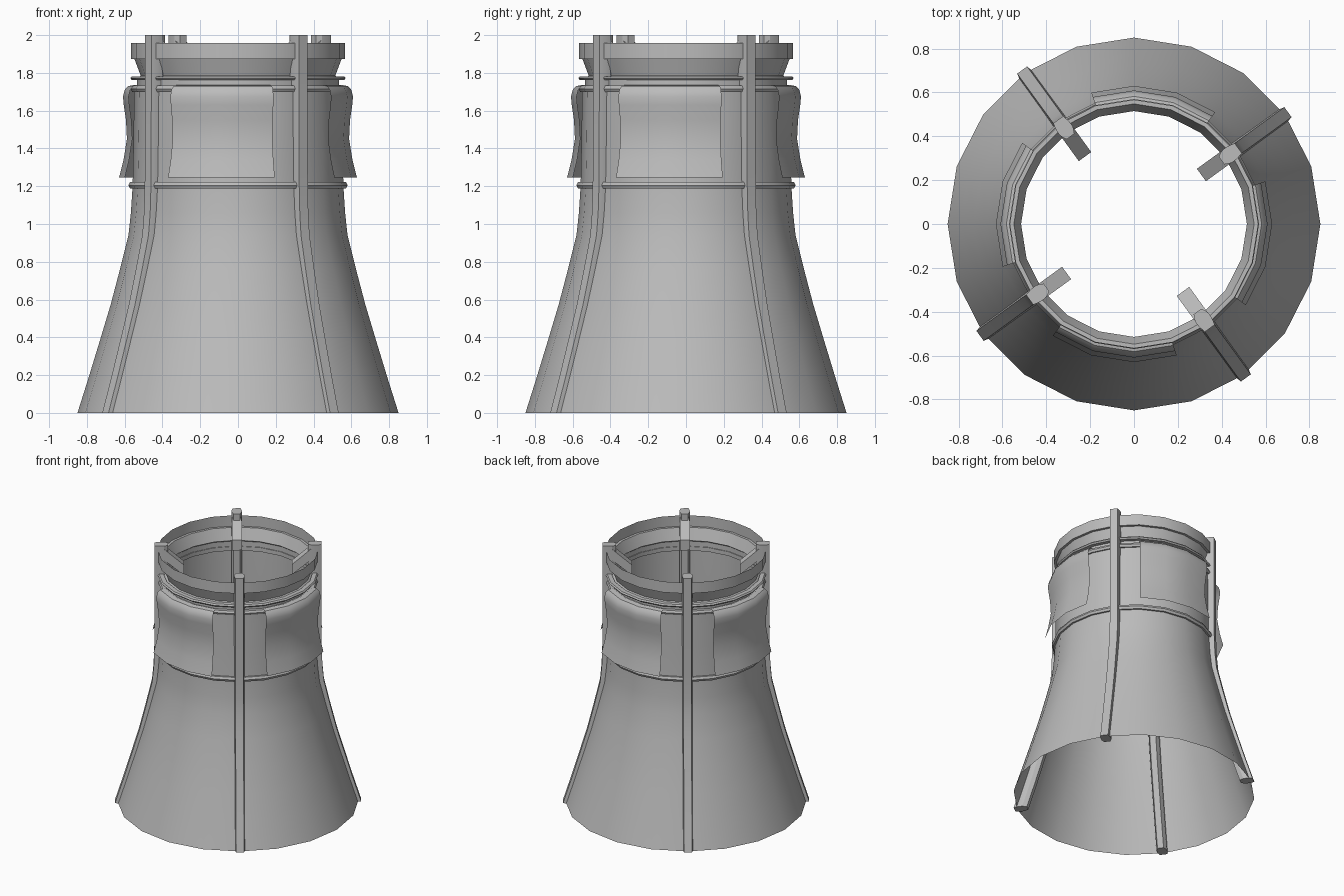
import bpy, bmesh, math

SIDES = 20
STEP = math.tau / SIDES

cube = bpy.data.objects.get("Cube")
if cube:
    bpy.data.objects.remove(cube)

grey = bpy.data.materials.new("plain_grey")
grey.use_nodes = True
grey.diffuse_color = (0.5, 0.5, 0.5, 1)
grey.node_tree.nodes["Principled BSDF"].inputs["Base Color"].default_value = (0.5, 0.5, 0.5, 1)


def finish(name, bm, solid, smooth_angle=35):
    if solid:
        bmesh.ops.recalc_face_normals(bm, faces=bm.faces)
    mesh = bpy.data.meshes.new(name)
    bm.to_mesh(mesh)
    bm.free()
    mesh.materials.append(grey)
    obj = bpy.data.objects.new(name, mesh)
    bpy.context.collection.objects.link(obj)
    bpy.ops.object.select_all(action="DESELECT")
    obj.select_set(True)
    bpy.context.view_layer.objects.active = obj
    bpy.ops.object.shade_smooth_by_angle(angle=math.radians(smooth_angle))
    return obj


def lathe(name, profile, closed=False, first=0, count=SIDES):
    """Revolve (radius, height) points through count steps from step first."""
    bm = bmesh.new()
    full = count == SIDES
    columns = []
    for i in range(count if full else count + 1):
        a = (first + i) * STEP
        columns.append([bm.verts.new((r * math.cos(a), r * math.sin(a), z)) for r, z in profile])
    for i in range(count):
        left, right = columns[i], columns[(i + 1) % len(columns)]
        for j in range(len(profile) if closed else len(profile) - 1):
            k = (j + 1) % len(profile)
            bm.faces.new((left[j], right[j], right[k], left[k]))
    return finish(name, bm, closed)


def loft(name, sections, angle):
    """Join equal cross-sections of (radius, side, height) points, capped at both ends."""
    bm = bmesh.new()
    c, s = math.cos(angle), math.sin(angle)
    loops = [[bm.verts.new((r * c - t * s, r * s + t * c, z)) for r, t, z in sec] for sec in sections]
    n = len(loops[0])
    for low, high in zip(loops, loops[1:]):
        for j in range(n):
            k = (j + 1) % n
            bm.faces.new((low[j], low[k], high[k], high[j]))
    bm.faces.new(loops[0])
    bm.faces.new(loops[-1])
    return finish(name, bm, True, 25)


# Flared open shell, with neck and top collar
body = [(0.85, 0), (0.79, 0.19), (0.73, 0.387), (0.675, 0.57), (0.625, 0.76),
        (0.58, 0.94), (0.567, 1.06), (0.558, 1.2), (0.553, 1.45), (0.55, 1.72), (0.535, 1.73), (0.535, 1.77)]
lathe("shell", body)
lathe("collar", [(0.535, 1.77), (0.515, 1.785), (0.548, 1.873), (0.567, 1.873), (0.567, 1.957)])

# Raised rings and thin flange
def ring(name, radius, low, high):
    mid, edge = (low + high) / 2, radius - 0.008
    lathe(name, [(0.53, low), (edge, low), (radius, mid), (edge, high), (0.53, high)], True)

ring("lower_ring", 0.58, 1.188, 1.222)
ring("upper_ring", 0.568, 1.7, 1.732)
ring("flange", 0.57, 1.762, 1.782)

# Four flared cover sheets and four ribs with inward hooks
panel = [(0.63, 1.245), (0.606, 1.34), (0.588, 1.45), (0.593, 1.55), (0.605, 1.63),
         (0.609, 1.675), (0.6, 1.71), (0.582, 1.73), (0.55, 1.736)]
rib_path = [(0.868, 0), (0.808, 0.19), (0.749, 0.387), (0.695, 0.57), (0.648, 0.76),
            (0.606, 0.94), (0.595, 1.06), (0.59, 1.2), (0.588, 1.6), (0.588, 2)]
half = [(0, 0.028), (-0.035, 0.036), (-0.065, 0.036), (-0.095, 0.022)]
section = half + [(d, -w) for d, w in reversed(half)]
hook = [(0.55, 2), (0.38, 1.85), (0.38, 1.77), (0.52, 1.89)]

for i in range(4):
    lathe(f"cover_panel_{i + 1}", panel, first=13 + 5 * i, count=3)
    angle = (2 + 5 * i) * STEP
    loft(f"rib_{i + 1}", [[(r + d, w, z) for d, w in section] for r, z in rib_path], angle)
    loft(f"hook_{i + 1}", [[(r, side, z) for r, z in hook] for side in (-0.035, 0.035)], angle)
